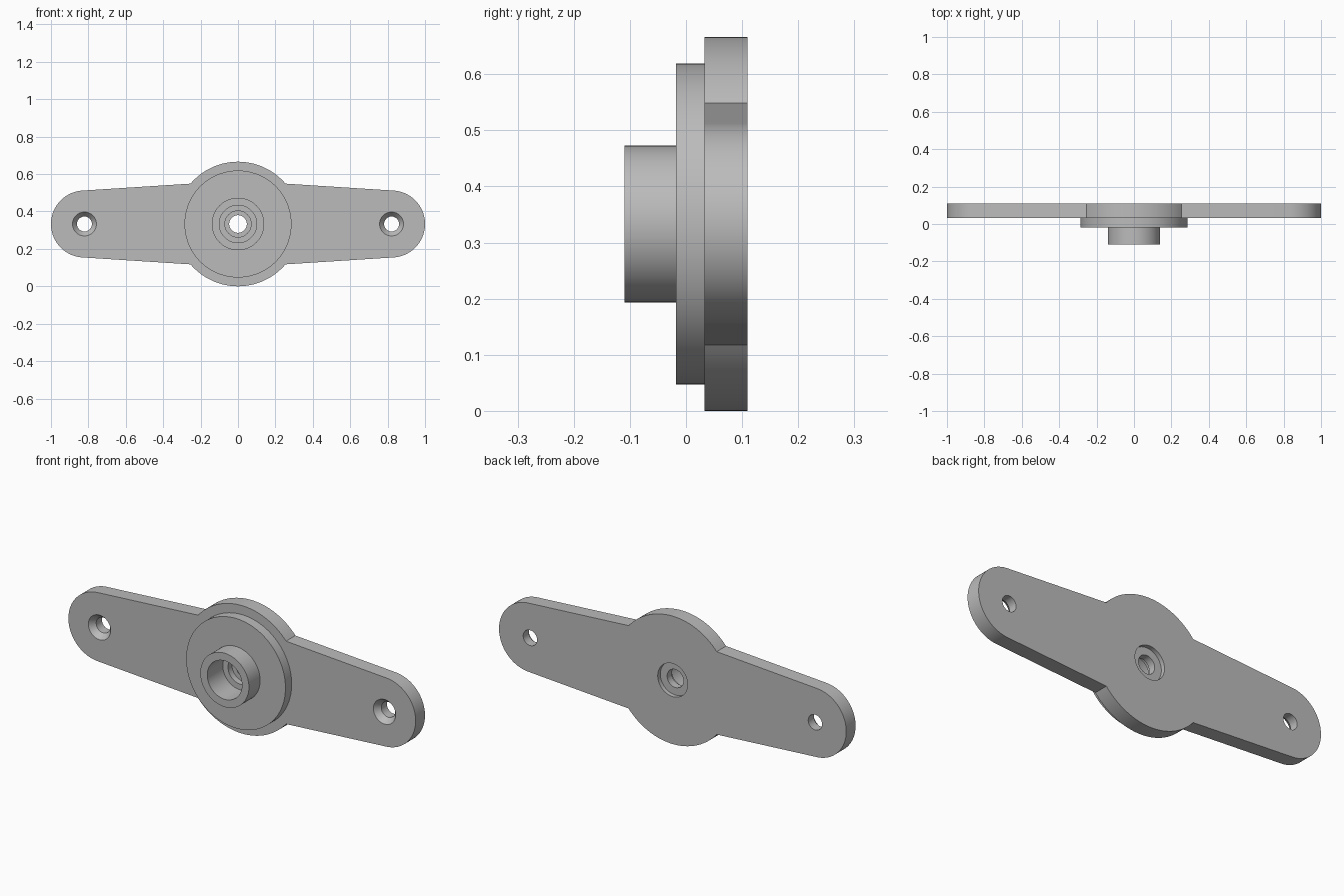
import bpy, bmesh
from math import sin, cos, pi, atan2, tau
from mathutils import Vector

cube = bpy.data.objects.get("Cube")
if cube:
    bpy.data.objects.remove(cube, do_unlink=True)

CZ = 0.333                    # height of the hub axis
BACK, FACE = 0.11, 0.033      # plate back and front in y
DISC_R, END_R, END_X = 0.333, 0.179, 0.821

grey = bpy.data.materials.new("grey metal")
grey.use_nodes = True
grey.diffuse_color = (0.5, 0.5, 0.5, 1)
grey.node_tree.nodes["Principled BSDF"].inputs["Base Color"].default_value = (0.5, 0.5, 0.5, 1)


def make_object(name, bm):
    bmesh.ops.recalc_face_normals(bm, faces=bm.faces)
    mesh = bpy.data.meshes.new(name)
    bm.to_mesh(mesh)
    bm.free()
    mesh.materials.append(grey)
    obj = bpy.data.objects.new(name, mesh)
    bpy.context.collection.objects.link(obj)
    return obj


def turned(name, profile, x=0.0, sides=96):
    """Capped solid turned about the y direction from (y, radius) pairs."""
    bm = bmesh.new()
    rings = [[bm.verts.new((x + r * cos(tau * i / sides), y, CZ + r * sin(tau * i / sides)))
              for i in range(sides)] for y, r in profile]
    for a, b in zip(rings, rings[1:]):
        for i in range(sides):
            j = (i + 1) % sides
            bm.faces.new((a[i], a[j], b[j], b[i]))
    bm.faces.new(rings[0])
    bm.faces.new(rings[-1])
    return make_object(name, bm)


def arc(cx, radius, start, end, steps):
    return [(cx + radius * cos(start + (end - start) * i / steps),
             radius * sin(start + (end - start) * i / steps)) for i in range(steps + 1)]


def combine(target, other, operation):
    mod = target.modifiers.new(operation, 'BOOLEAN')
    mod.operation = operation
    mod.solver = 'EXACT'
    mod.object = other
    bpy.context.view_layer.objects.active = target
    bpy.ops.object.modifier_apply(modifier=mod.name)
    bpy.data.objects.remove(other, do_unlink=True)


# Plate outline: round centre with two tapering, round-ended arms
root = atan2(0.216, 0.254)              # where an arm meets the disc
tilt = pi / 2 - 0.064                   # where an arm edge meets its round end
right_end = arc(END_X, END_R, -tilt, tilt, 48)
top = arc(0, DISC_R, root, pi - root, 40)
half = right_end + top
outline = half + [(-x, -z) for x, z in half]

bm = bmesh.new()
face = bm.faces.new([bm.verts.new((x, FACE, CZ + z)) for x, z in outline])
extruded = bmesh.ops.extrude_face_region(bm, geom=[face])
moved = [v for v in extruded["geom"] if isinstance(v, bmesh.types.BMVert)]
bmesh.ops.translate(bm, verts=moved, vec=Vector((0, BACK - FACE, 0)))
bracket = make_object("flanged_bracket", bm)

# Stepped flange and boss, sunk into the plate
hub = turned("flange_and_boss", [(-0.11, 0.14), (-0.018, 0.14), (-0.018, 0.286), (0.06, 0.286)])
combine(bracket, hub, 'UNION')

# Stepped centre bore with a shallow recess at the back
bore = turned("centre_bore", [(-0.2, 0.1), (0.018, 0.1), (0.018, 0.07), (0.05, 0.07),
                              (0.05, 0.047), (0.088, 0.047), (0.088, 0.086), (0.2, 0.086)])
combine(bracket, bore, 'DIFFERENCE')

# Countersunk screw holes in the arms
for side in (-1, 1):
    hole = turned("screw_hole", [(FACE - 0.03, 0.088), (FACE + 0.03, 0.04), (0.2, 0.04)],
                  side * END_X, 48)
    combine(bracket, hole, 'DIFFERENCE')

# Smooth round walls, crisp edges
bpy.ops.object.select_all(action='DESELECT')
bracket.select_set(True)
bpy.context.view_layer.objects.active = bracket
bpy.ops.object.shade_smooth_by_angle(angle=pi / 9)
